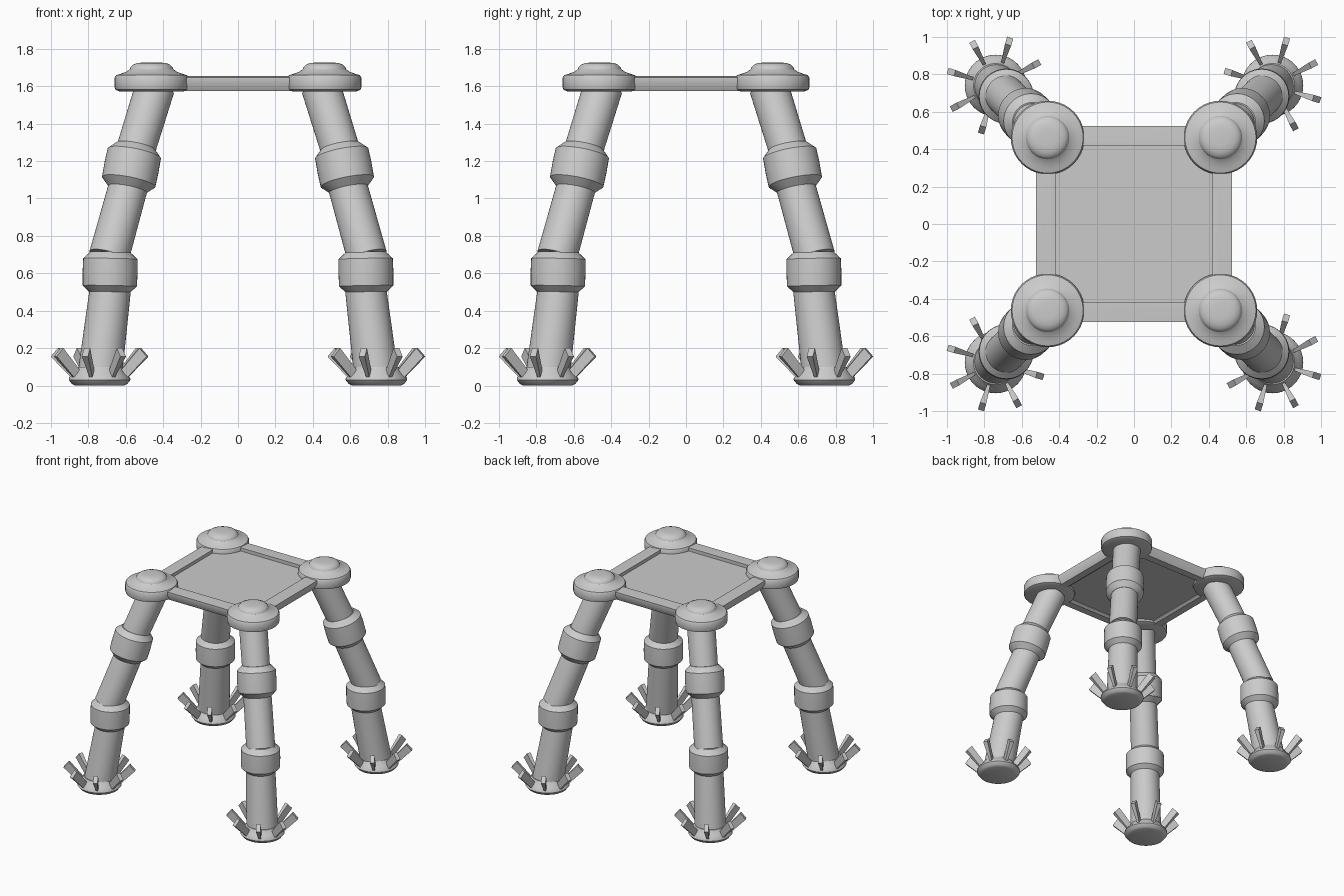
import bpy, bmesh
from math import pi, cos, sin, radians
from mathutils import Vector

if "Cube" in bpy.data.objects:
    bpy.data.objects.remove(bpy.data.objects["Cube"])

grey = bpy.data.materials.new("plain grey")
grey.use_nodes = True
grey.diffuse_color = (0.6, 0.6, 0.6, 1)
grey.node_tree.nodes["Principled BSDF"].inputs["Base Color"].default_value = (0.6, 0.6, 0.6, 1)


def finish(name, bm, angle=30):
    bmesh.ops.recalc_face_normals(bm, faces=bm.faces)
    mesh = bpy.data.meshes.new(name)
    bm.to_mesh(mesh)
    bm.free()
    mesh.materials.append(grey)
    ob = bpy.data.objects.new(name, mesh)
    bpy.context.collection.objects.link(ob)
    bpy.ops.object.select_all(action='DESELECT')
    ob.select_set(True)
    bpy.context.view_layer.objects.active = ob
    bpy.ops.object.shade_smooth_by_angle(angle=radians(angle))
    return ob


def lathe(name, start, end, profile, sides=40, angle=30):
    """Solid of revolution about start-end; profile is (radius, fraction)."""
    start, end = Vector(start), Vector(end)
    turn = Vector((0, 0, 1)).rotation_difference(end - start)
    bm = bmesh.new()
    rings = []
    for r, t in profile:
        centre = start.lerp(end, t)
        rings.append([bm.verts.new(centre + turn @ Vector(
            (r * cos(2 * pi * i / sides), r * sin(2 * pi * i / sides), 0)))
            for i in range(sides)])
    for a, b in zip(rings, rings[1:]):
        for i in range(sides):
            j = (i + 1) % sides
            bm.faces.new((a[i], a[j], b[j], b[i]))
    bm.faces.new(rings[0])
    bm.faces.new(rings[-1])
    return finish(name, bm, angle)


def foot_claws(name, cx, cy, count=8):
    """Radial blades that widen toward their tips."""
    outline = [(0.12, 0.08, 0.008), (0.15, 0.035, 0.008),
               (0.268, 0.155, 0.017), (0.228, 0.2, 0.017)]
    bm = bmesh.new()
    for k in range(count):
        a = radians(28) + 2 * pi * k / count
        out, side = Vector((cos(a), sin(a), 0)), Vector((-sin(a), cos(a), 0))
        left, right = [[bm.verts.new(Vector((cx, cy, z)) + out * r + side * w * s)
                        for r, z, w in outline] for s in (-1, 1)]
        bm.faces.new(left)
        bm.faces.new(right)
        for i in range(4):
            j = (i + 1) % 4
            bm.faces.new((left[i], left[j], right[j], right[i]))
    return finish(name, bm)


# Square frame: a rail section swept round four mitred corners
section = [(0.525, 1.648), (0.525, 1.622), (0.5, 1.575), (0.44, 1.575),
           (0.42, 1.59), (0.42, 1.652), (0.45, 1.655)]
bm = bmesh.new()
corners = [[bm.verts.new((sx * r, sy * r, z)) for r, z in section]
           for sx, sy in ((1, 1), (-1, 1), (-1, -1), (1, -1))]
for k in range(4):
    a, b = corners[k], corners[(k + 1) % 4]
    for i in range(len(section)):
        j = (i + 1) % len(section)
        bm.faces.new((a[i], a[j], b[j], b[i]))
finish("top_frame", bm)

# Sunken panel inside the frame
bm = bmesh.new()
bmesh.ops.create_cube(bm, size=1)
for v in bm.verts:
    v.co = (v.co.x * 0.85, v.co.y * 0.85, 1.61 + v.co.z * 0.03)
finish("top_panel", bm)

# Profiles shared by the four legs
hub = [(0.17, 0), (0.193, 0.06), (0.197, 0.14), (0.197, 0.48), (0.19, 0.56),
       (0.165, 0.61), (0.135, 0.68), (0.116, 0.77), (0.112, 0.84),
       (0.1, 0.92), (0.078, 0.98), (0.045, 1)]
collar = [(0.105, 0), (0.145, 0.17), (0.147, 0.5), (0.145, 0.83), (0.105, 1)]
foot = [(0.13, 0), (0.148, 0.08), (0.165, 0.3), (0.163, 0.42),
        (0.14, 0.65), (0.118, 1)]

for sx, sy, place in ((1, 1, "back_left"), (-1, 1, "back_right"),
                      (1, -1, "front_left"), (-1, -1, "front_right")):
    def at(d, z):
        return (sx * d, sy * d, z)

    lathe(place + "_hub", at(0.462, 1.572), at(0.462, 1.727), hub)
    lathe(place + "_upper_leg", at(0.55, 1.25), at(0.445, 1.59),
          [(0.104, 0), (0.106, 1)])
    lathe(place + "_upper_joint", at(0.592, 1.05), at(0.547, 1.28), collar, angle=25)
    lathe(place + "_middle_leg", at(0.69, 0.69), at(0.585, 1.07),
          [(0.108, 0), (0.105, 1)])
    lathe(place + "_lower_joint", at(0.686, 0.495), at(0.682, 0.715), collar, angle=25)
    lathe(place + "_lower_leg", at(0.742, 0.03), at(0.682, 0.52),
          [(0.119, 0), (0.11, 1)])
    lathe(place + "_foot", at(0.74, 0), at(0.74, 0.1), foot, angle=45)
    foot_claws(place + "_foot_claws", sx * 0.74, sy * 0.74)
